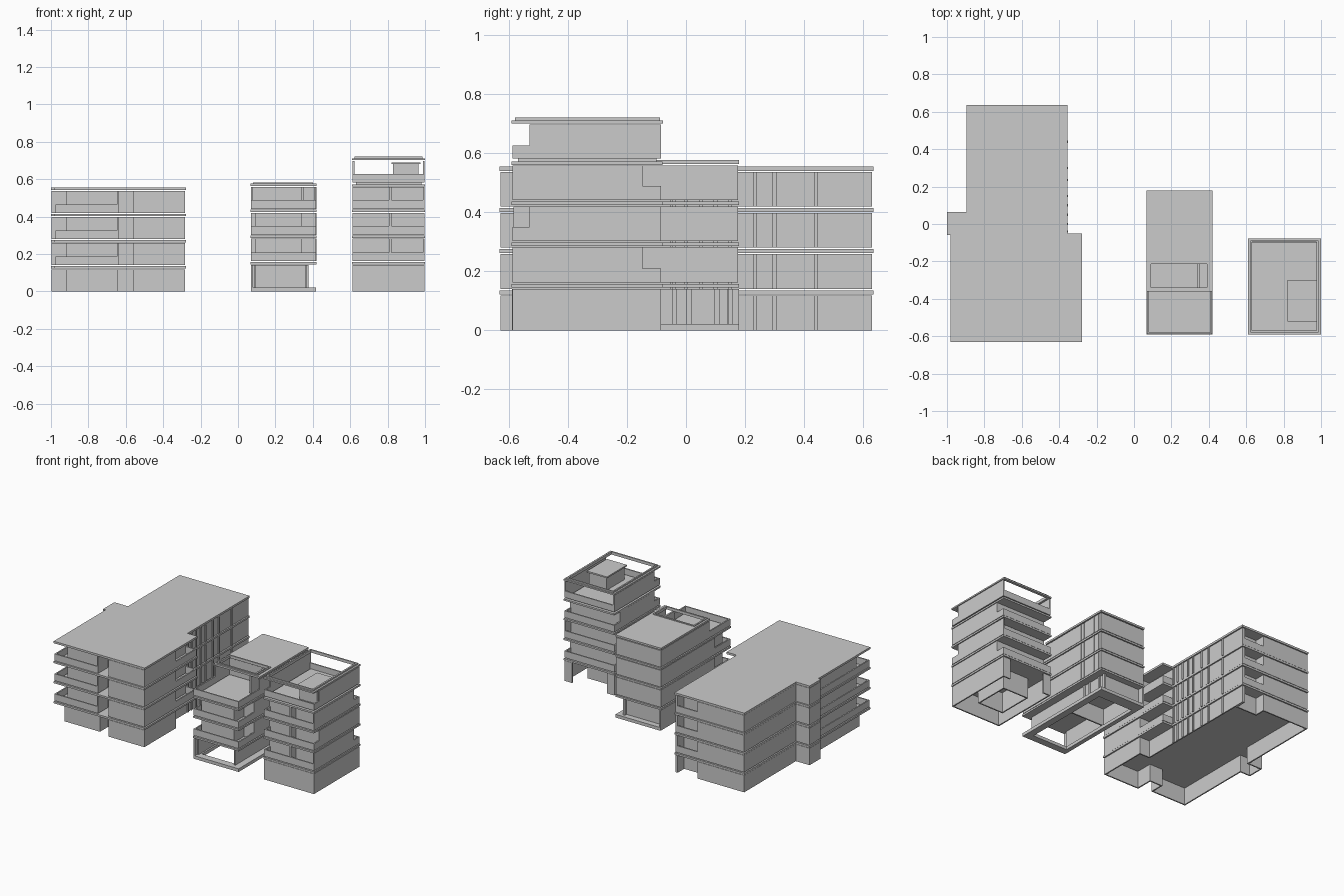
import bpy, bmesh

if "Cube" in bpy.data.objects:
    bpy.data.objects.remove(bpy.data.objects["Cube"])


def prism(name, pts, z0, z1):
    """Solid extruded from a plan outline."""
    bm = bmesh.new()
    f = bm.faces.new([bm.verts.new((x, y, z0)) for x, y in pts])
    r = bmesh.ops.extrude_face_region(bm, geom=[f])
    bmesh.ops.translate(bm, vec=(0, 0, z1 - z0),
                        verts=[v for v in r["geom"] if isinstance(v, bmesh.types.BMVert)])
    return finish(name, bm)


def finish(name, bm, recalc=True):
    if recalc:
        bmesh.ops.recalc_face_normals(bm, faces=bm.faces)
    me = bpy.data.meshes.new(name)
    bm.to_mesh(me)
    bm.free()
    ob = bpy.data.objects.new(name, me)
    bpy.context.collection.objects.link(ob)
    return ob


def box(name, x0, x1, y0, y1, z0, z1):
    return prism(name, [(x0, y0), (x1, y0), (x1, y1), (x0, y1)], z0, z1)


def walls(name, path, z0, z1, closed=False, t=0.009):
    """Thin wall along a counter-clockwise plan path, thickened inwards."""
    bm = bmesh.new()
    lo = [bm.verts.new((x, y, z0)) for x, y in path]
    hi = [bm.verts.new((x, y, z1)) for x, y in path]
    n = len(path)
    for i in range(n if closed else n - 1):
        j = (i + 1) % n
        bm.faces.new((lo[i], lo[j], hi[j], hi[i]))
    ob = finish(name, bm, False)
    m = ob.modifiers.new("thickness", "SOLIDIFY")
    m.thickness = t
    m.offset = -1
    m.use_even_offset = True
    return ob


def frame(name, x0, x1, y0, y1, hx0, hx1, hy0, hy1, z0, z1):
    """Flat slab with a rectangular opening."""
    bm = bmesh.new()
    o = [(x0, y0), (x1, y0), (x1, y1), (x0, y1)]
    i = [(hx0, hy0), (hx1, hy0), (hx1, hy1), (hx0, hy1)]
    V = [[bm.verts.new((*p, z)) for p in ring] for z in (z0, z1) for ring in (o, i)]
    ob, ib, ot, it = V
    for k in range(4):
        j = (k + 1) % 4
        for a, b in ((ot, it), (it, ib), (ib, ob), (ob, ot)):
            bm.faces.new((a[k], a[j], b[j], b[k]))
    return finish(name, bm)


# ---------- long apartment block (left) ----------
outline = [(-.98, -.632), (-.278, -.632), (-.278, -.05), (-.355, -.05), (-.355, .635),
           (-.895, .635), (-.895, .065), (-1, .065), (-1, -.06), (-.98, -.06)]
front = [(-.645, -.51), (-.56, -.51), (-.56, -.628), (-.283, -.628), (-.283, -.28),
         (-.36, -.28), (-.36, .631), (-.378, .631), (-.378, .56), (-.53, .56), (-.53, .631),
         (-.891, .631), (-.891, .061), (-.997, .061), (-.997, -.057), (-.92, -.057)]
for k, (s0, s1) in enumerate([(.122, .135), (.262, .275), (.402, .415), (.541, .555)]):
    prism(f"long_block_slab_{k}", outline, s0, s1)
    z0, z1 = (0, .118) if k == 0 else (s0 - .122, s0 - .004)
    fy = -.6 if k == 0 else -.565
    walls(f"long_block_walls_{k}", front + [(-.92, fy), (-.645, fy)], z0, z1, True)
    # flat strips dividing the east facade
    for y in (-.04, 0, .05, .1, .15, .235, .30, .44):
        box(f"long_block_pilaster_{k}", -.36, -.354, y - .006, y + .006, z0, z1)
    if k == 0:
        box("long_block_corner_post", -.378, -.36, .61, .63, z0, z1)
        continue
    # balcony parapets: front-west corner, east, back
    p = z0 + .047
    walls(f"west_parapet_{k}", [(-.977, -.06), (-.977, -.628), (-.645, -.628)], z0, p)
    box(f"balcony_fin_{k}", -.648, -.64, -.628, -.52, z0, z1)
    walls(f"east_parapet_{k}", [(-.283, -.28), (-.283, -.053), (-.36, -.053)], z0, p)
    walls(f"back_parapet_{k}", [(-.378, .631), (-.53, .631)], z0, p)

# ---------- middle block ----------
levels = [(.162, .282), (.303, .42), (.442, .558)]
frame("middle_base", .07, .418, -.59, .18, .1, .37, -.54, .1, 0, .022)
walls("middle_ground_walls", [(.37, -.56), (.37, .14), (.08, .14), (.08, -.56)], .022, .141)
box("middle_ground_back_wall", .09, .36, -.2, -.19, .022, .141)
box("middle_ground_side_wall", .07, .08, -.59, .18, .022, .141)
for y in (-.04, .01, .105, .15):
    box("middle_ground_column", .36, .376, y - .008, y + .008, .022, .141)
for k, (z0, z1) in enumerate(levels):
    box(f"middle_slab_{k}", .067, .42, -.592, .18, z0 - .017, z0 - .005)
    fy = (-.53, -.53, -.2)[k]
    by = (-.42, -.42, -.36)[k]
    # rear rooms, recessed front room and parapet
    walls(f"middle_walls_{k}", [(.417, by), (.417, .177), (.07, .177), (.07, by)], z0, z1)
    if k < 2:
        walls(f"middle_front_room_{k}", [(.07, by), (.09, by), (.09, fy), (.34, fy),
                                         (.34, by), (.417, by)], z0, z1)
    else:
        box("middle_terrace_wall", .07, .417, fy - .005, fy + .005, z0, z1)
        box("middle_terrace_fin", .34, .352, -.36, fy, z0, z1)
    walls(f"middle_parapet_{k}", [(.07, by), (.07, -.588), (.417, -.588), (.417, by)],
          z0, z0 + .046)
    for y in (-.02, .01, .105, .15):
        box(f"middle_pilaster_{k}", .414, .42, y - .004, y + .004, z0, z1)
frame("middle_roof", .067, .42, -.362, .18, .09, .39, -.34, -.215, .564, .577)
frame("middle_roof_curb", .08, .4, -.35, -.205, .09, .39, -.34, -.215, .577, .583)

# ---------- tower (right) ----------
walls("tower_ground_walls", [(.67, -.085), (.613, -.085), (.613, -.588), (.998, -.588),
                             (.998, -.085), (.94, -.085)], 0, .141)
walls("tower_ground_core", [(.7, -.45), (.9, -.45), (.9, -.2), (.7, -.2)], 0, .141, True)
for k, (z0, z1) in enumerate(levels):
    box(f"tower_slab_{k}", .61, 1, -.592, -.08, z0 - .017, z0 - .005)
    p = z0 + .047
    # east wall stops short for a corner balcony, alternating between ends
    ya, yb = (-.53, -.085) if k == 1 else (-.588, -.147)
    walls(f"tower_east_wall_{k}", [(.998, ya), (.998, yb)], z0, z1)
    walls(f"tower_west_wall_{k}", [(.613, -.147), (.613, -.53)], z0, z1)
    walls(f"tower_front_wall_{k}", [(.613, -.53), (.998, -.53)], z0, z1)
    walls(f"tower_back_wall_{k}", [(.998, -.147), (.613, -.147)], z0, z1)
    box(f"tower_front_divider_{k}", .808, .82, -.585, -.53, z0, z1)
    walls(f"tower_parapet_{k}", [(.613, -.588), (.998, -.588), (.998, -.085),
                                 (.613, -.085)], z0, p, True)

# roof terrace with stair room and open ring canopy
box("tower_terrace_slab", .61, 1, -.592, -.08, .561, .573)
box("tower_terrace_floor", .63, .98, -.57, -.1, .573, .59)
walls("tower_terrace_parapet", [(.613, -.588), (.998, -.588), (.998, -.085),
                                (.613, -.085)], .582, .627, True)
walls("tower_terrace_east_wall", [(.998, -.53), (.998, -.085)], .582, .698)
walls("tower_terrace_west_wall", [(.613, -.085), (.613, -.53)], .582, .698)
box("stair_room", .83, .966, -.51, -.31, .59, .68)
box("stair_room_roof", .82, .975, -.52, -.3, .68, .69)
frame("tower_ring_lower", .61, 1, -.592, -.078, .632, .975, -.57, -.097, .702, .712)
frame("tower_ring_upper", .622, .987, -.58, -.088, .632, .975, -.57, -.097, .712, .722)
